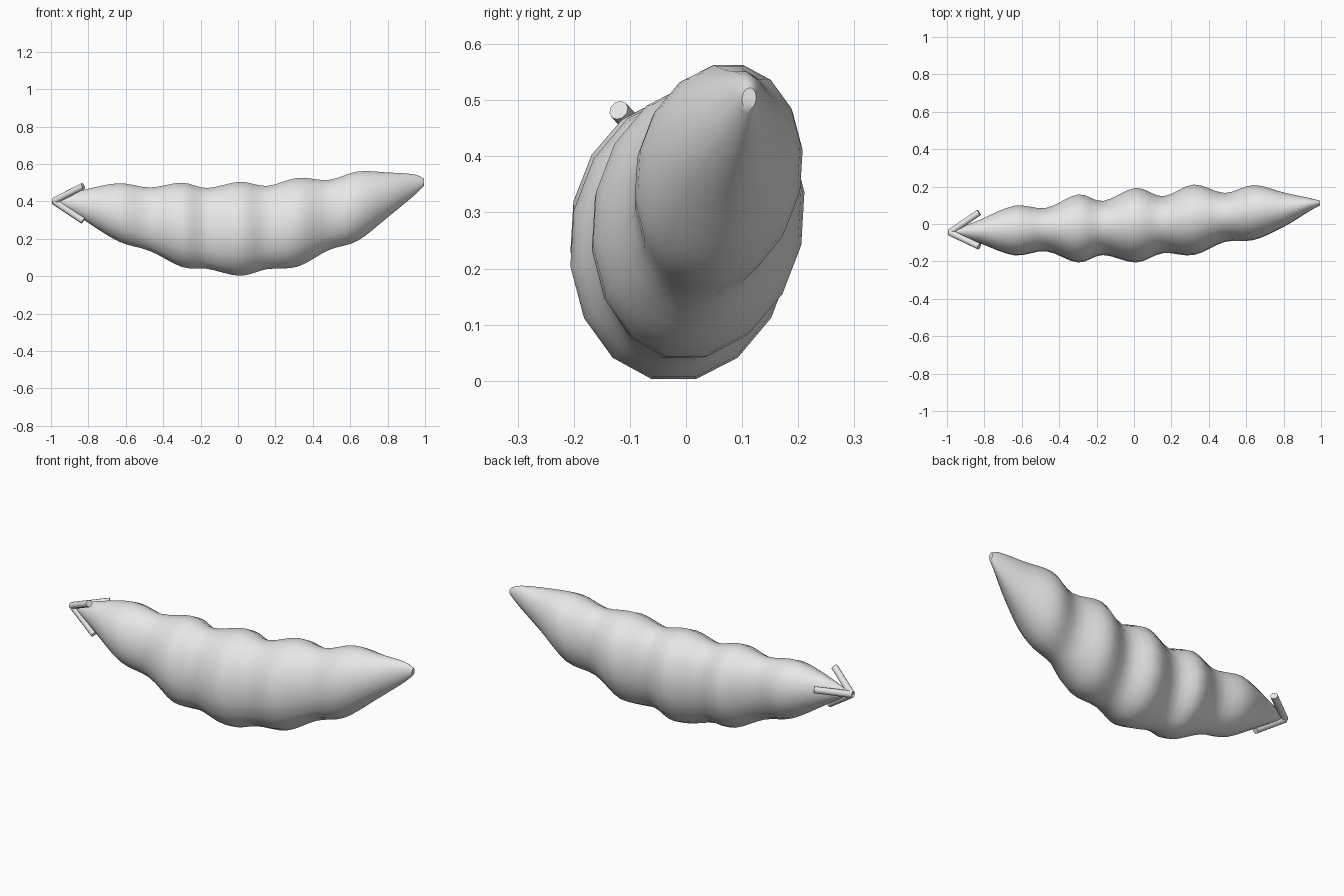
import bpy, bmesh, math
from mathutils import Vector

if "Cube" in bpy.data.objects:
    bpy.data.objects.remove(bpy.data.objects["Cube"])

grey = bpy.data.materials.new("plain grey")
grey.diffuse_color = (0.8, 0.8, 0.8, 1)
grey.use_nodes = True
grey.node_tree.nodes["Principled BSDF"].inputs["Base Color"].default_value = grey.diffuse_color

# Pod stations: x, y min, y max, z min, z max
STATIONS = [
    (-0.96, -0.055, -0.03, 0.39, 0.415),
    (-0.83, -0.10, 0.02, 0.305, 0.46),
    (-0.64, -0.167, 0.097, 0.187, 0.497),
    (-0.47, -0.145, 0.085, 0.135, 0.475),
    (-0.30, -0.205, 0.157, 0.05, 0.50),
    (-0.165, -0.165, 0.122, 0.04, 0.472),
    (0.01, -0.205, 0.192, 0.003, 0.505),
    (0.155, -0.155, 0.147, 0.038, 0.483),
    (0.32, -0.165, 0.21, 0.052, 0.526),
    (0.485, -0.095, 0.165, 0.14, 0.515),
    (0.64, -0.085, 0.207, 0.19, 0.56),
    (0.80, -0.015, 0.168, 0.315, 0.555),
    (0.94, 0.07, 0.138, 0.43, 0.545),
    (0.995, 0.10, 0.125, 0.485, 0.522),
]
SIDES, STEPS = 16, 4


def smooth_stations(rows):
    """Catmull-Rom interpolation along the pod."""
    out = []
    for i in range(len(rows) - 1):
        a, b, c, d = (rows[min(max(k, 0), len(rows) - 1)] for k in range(i - 1, i + 3))
        for s in range(STEPS):
            t = s / STEPS
            out.append([0.5 * (2 * q + (r - p) * t + (2 * p - 5 * q + 4 * r - w) * t * t
                               + (3 * q - p - 3 * r + w) * t ** 3)
                        for p, q, r, w in zip(a, b, c, d)])
    return out + [rows[-1]]


def finish(bm, name, angle):
    bmesh.ops.recalc_face_normals(bm, faces=bm.faces)
    mesh = bpy.data.meshes.new(name)
    bm.to_mesh(mesh)
    bm.free()
    mesh.materials.append(grey)
    obj = bpy.data.objects.new(name, mesh)
    bpy.context.collection.objects.link(obj)
    bpy.ops.object.select_all(action='DESELECT')
    obj.select_set(True)
    bpy.context.view_layer.objects.active = obj
    bpy.ops.object.shade_smooth_by_angle(angle=math.radians(angle))
    return obj


# Pod: slightly leaning oval rings lofted along x
bm = bmesh.new()
rings = []
for x, y0, y1, z0, z1 in smooth_stations(STATIONS):
    cy, cz = (y0 + y1) / 2, (z0 + z1) / 2
    ry, rz = (y1 - y0) / 2 * 1.01, (z1 - z0) / 2 * 1.02
    ring = []
    for k in range(SIDES):
        a = 2 * math.pi * (k + 0.5) / SIDES
        lean = 0.06 * rz * math.sin(a)
        ring.append(bm.verts.new((x, cy + ry * math.cos(a) + lean, cz + rz * math.sin(a))))
    rings.append(ring)
for r, s in zip(rings, rings[1:]):
    for k in range(SIDES):
        j = (k + 1) % SIDES
        bm.faces.new((r[k], r[j], s[j], s[k]))
bm.faces.new(rings[0])
bm.faces.new(rings[-1])
finish(bm, "pod", 50)

# Three thin sepals fanning back from the stem end
root = Vector((-0.985, -0.045, 0.402))
for n in range(3):
    a = math.radians(133 - 120 * n)
    tip = root + Vector((0.157, 0.11 * math.cos(a), 0.11 * math.sin(a)))
    axis = tip - root
    bm = bmesh.new()
    bmesh.ops.create_cone(bm, cap_ends=True, segments=10, radius1=0.018,
                          radius2=0.018, depth=axis.length)
    obj = finish(bm, f"sepal_{n + 1}", 40)
    obj.location = (root + tip) / 2
    obj.rotation_euler = axis.to_track_quat('Z', 'Y').to_euler()
